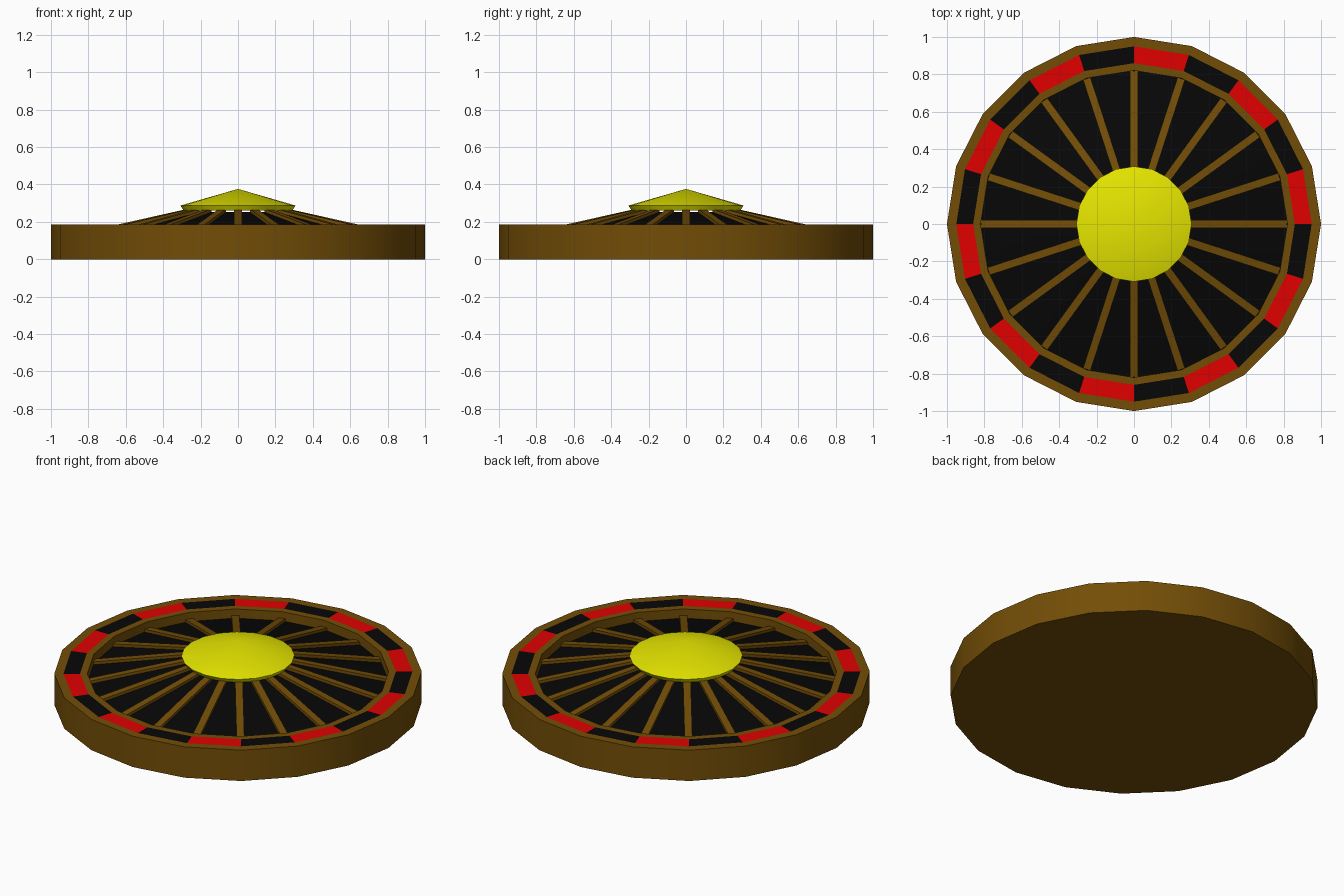
import bpy, bmesh, math

if "Cube" in bpy.data.objects:
    bpy.data.objects.remove(bpy.data.objects["Cube"])

N = 20  # sides of the wheel
STEP = 2 * math.pi / N


def material(name, rgb):
    m = bpy.data.materials.new(name)
    m.diffuse_color = (*rgb, 1)
    m.use_nodes = True
    m.node_tree.nodes["Principled BSDF"].inputs["Base Color"].default_value = m.diffuse_color
    return m


WOOD = material("wood", (0.17, 0.075, 0.002))
BLACK = material("black", (0.002, 0.002, 0.002))
RED = material("red", (0.75, 0.0, 0.0))
YELLOW = material("yellow", (0.8, 0.8, 0.0))


def finish(name, bm, mats):
    me = bpy.data.meshes.new(name)
    bm.to_mesh(me)
    bm.free()
    for m in mats:
        me.materials.append(m)
    ob = bpy.data.objects.new(name, me)
    bpy.context.collection.objects.link(ob)
    bpy.ops.object.select_all(action='DESELECT')
    ob.select_set(True)
    bpy.context.view_layer.objects.active = ob
    bpy.ops.object.shade_smooth_by_angle(angle=math.radians(30))
    return ob


def lathe(name, profile, mats):
    """Revolve (radius, z) points; materials alternate per segment.
    The profile runs outward below and inward above."""
    bm = bmesh.new()
    rings = []
    for r, z in profile:
        if r == 0:
            rings.append([bm.verts.new((0, 0, z))] * N)
        else:
            rings.append([bm.verts.new((r * math.cos(i * STEP), r * math.sin(i * STEP), z))
                          for i in range(N)])
    for a, b in zip(rings, rings[1:]):
        for i in range(N):
            j = (i + 1) % N
            corners = list(dict.fromkeys((a[i], a[j], b[j], b[i])))
            bm.faces.new(corners).material_index = i % len(mats)
    return finish(name, bm, mats)


# Outer body with its rim, and the inner wall around the bowl
lathe("wheel_body", [(0, 0), (1, 0), (1, 0.185), (0.95, 0.185)], [WOOD])
lathe("inner_rim", [(0.86, 0.185), (0.82, 0.185), (0.82, 0.13)], [WOOD])

# Alternating coloured pockets, flush with the rim
lathe("pocket_ring", [(0.95, 0.185), (0.86, 0.185)], [RED, BLACK])

# Shallow black cone inside the rim
lathe("bowl_cone", [(0.82, 0.13), (0.27, 0.253)], [BLACK])

# Sloping spokes, one per corner
bm = bmesh.new()
for k in range(N):
    c, s = math.cos(k * STEP), math.sin(k * STEP)
    v = []
    for r, top in ((0.27, 0.269), (0.817, 0.147)):
        for w, z in ((-0.021, top - 0.03), (0.021, top - 0.03), (0.021, top), (-0.021, top)):
            v.append(bm.verts.new((r * c - w * s, r * s + w * c, z)))
    for f in ((0, 1, 2, 3), (7, 6, 5, 4), (0, 4, 5, 1), (1, 5, 6, 2), (2, 6, 7, 3), (3, 7, 4, 0)):
        bm.faces.new([v[i] for i in f])
bmesh.ops.recalc_face_normals(bm, faces=bm.faces)
finish("spokes", bm, [WOOD])

# Central hub cap
lathe("hub_cap", [(0, 0.26), (0.29, 0.26), (0.308, 0.287), (0, 0.376)], [YELLOW])
